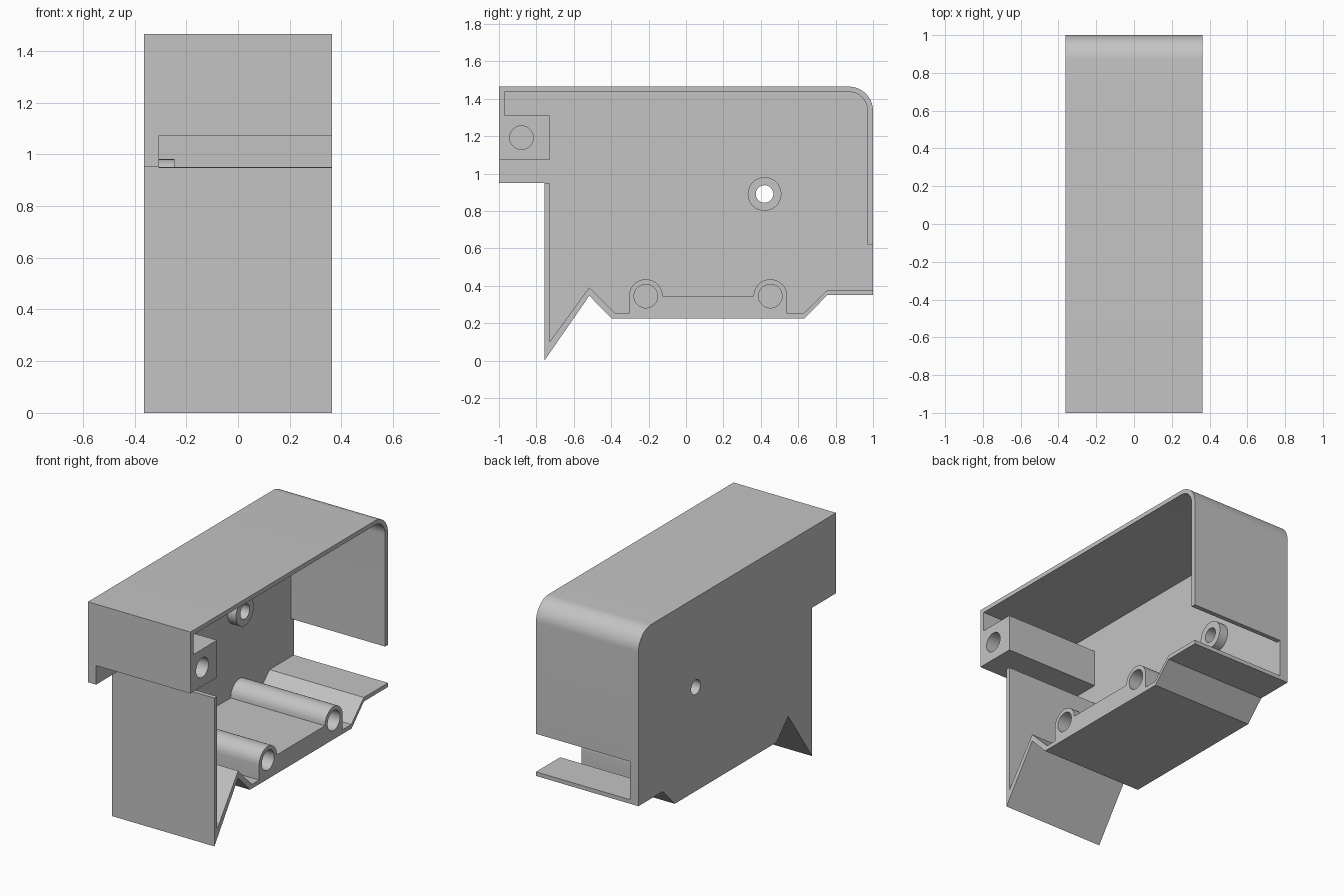
import bpy, bmesh, math

cube = bpy.data.objects.get("Cube")
if cube:
    bpy.data.objects.remove(cube, do_unlink=True)

LEFT, RIGHT, INNER = -0.363, 0.363, -0.305   # closed side, open side, plate's inner face

grey = bpy.data.materials.new("light grey plastic")
grey.use_nodes = True
colour = (0.55, 0.55, 0.55, 1)
grey.diffuse_color = colour
grey.node_tree.nodes["Principled BSDF"].inputs["Base Color"].default_value = colour


def arc(y, z, r, start, end, steps=16):
    """Points of a circular arc in the y-z plane, angles in degrees."""
    angles = [math.radians(start + (end - start) * i / steps) for i in range(steps + 1)]
    return [(y + r * math.cos(a), z + r * math.sin(a)) for a in angles]


def extrude(name, profile, x0, x1):
    """Solid with a y-z profile running from x0 to x1."""
    bm = bmesh.new()
    face = bm.faces.new([bm.verts.new((x0, y, z)) for y, z in profile])
    grown = bmesh.ops.extrude_face_region(bm, geom=[face])
    verts = [v for v in grown["geom"] if isinstance(v, bmesh.types.BMVert)]
    bmesh.ops.translate(bm, verts=verts, vec=(x1 - x0, 0, 0))
    bmesh.ops.recalc_face_normals(bm, faces=bm.faces)
    mesh = bpy.data.meshes.new(name)
    bm.to_mesh(mesh)
    bm.free()
    mesh.materials.append(grey)
    obj = bpy.data.objects.new(name, mesh)
    bpy.context.collection.objects.link(obj)
    return obj


def rod(name, y, z, r, x0, x1):
    return extrude(name, arc(y, z, r, 0, 360, 40)[:-1], x0, x1)


def activate(obj):
    bpy.ops.object.select_all(action="DESELECT")
    obj.select_set(True)
    bpy.context.view_layer.objects.active = obj


def cut(obj, cutter):
    activate(obj)
    mod = obj.modifiers.new("cut", "BOOLEAN")
    mod.operation = "DIFFERENCE"
    mod.solver = "EXACT"
    mod.object = cutter
    bpy.ops.object.modifier_apply(modifier=mod.name)


# Outer block of the housing, with the pointed foot at the front
outline = [(-0.757, 0), (-0.757, 0.95), (-1, 0.95), (-1, 1.465)]
outline += arc(0.87, 1.335, 0.13, 90, 0)
outline += [(1, 0.35), (0.755, 0.35), (0.632, 0.225), (-0.397, 0.225), (-0.517, 0.347)]
housing = extrude("housing", outline, LEFT, RIGHT)

# Cavity: open front slot, mounting block, rounded corner, rear slot, pivot ridges
cavity = [(-0.73, 0.1), (-0.73, 0.95), (-1.2, 0.94), (-1.2, 1.072), (-0.73, 1.072),
          (-0.73, 1.31), (-0.97, 1.31), (-0.97, 1.437)]
cavity += arc(0.87, 1.337, 0.1, 90, 0)
cavity += [(0.97, 0.62), (1.2, 0.62), (1.2, 0.376), (0.755, 0.376), (0.628, 0.252), (0.541, 0.252)]
cavity += arc(0.451, 0.345, 0.09, 0, 180)
cavity += arc(-0.215, 0.345, 0.09, 0, 180)
cavity += [(-0.305, 0.252), (-0.377, 0.252), (-0.517, 0.392)]
cutters = [extrude("cavity_cutter", cavity, INNER, RIGHT + 0.2)]

# Blind bores in the mounting block and both ridges
for y, z in [(-0.88, 1.192), (-0.215, 0.345), (0.451, 0.345)]:
    cutters.append(rod("bore_cutter", y, z, 0.063, INNER, RIGHT + 0.2))

# Screw boss on the side plate with a through hole
boss = rod("screw_boss", 0.42, 0.891, 0.09, INNER, -0.245)
hole = rod("hole_cutter", 0.42, 0.891, 0.047, LEFT - 0.2, 0)
cutters.append(hole)
cut(boss, hole)
for cutter in cutters:
    cut(housing, cutter)
for cutter in cutters:
    bpy.data.objects.remove(cutter, do_unlink=True)

for obj in (housing, boss):
    activate(obj)
    bpy.ops.object.shade_smooth_by_angle(angle=math.radians(30))
